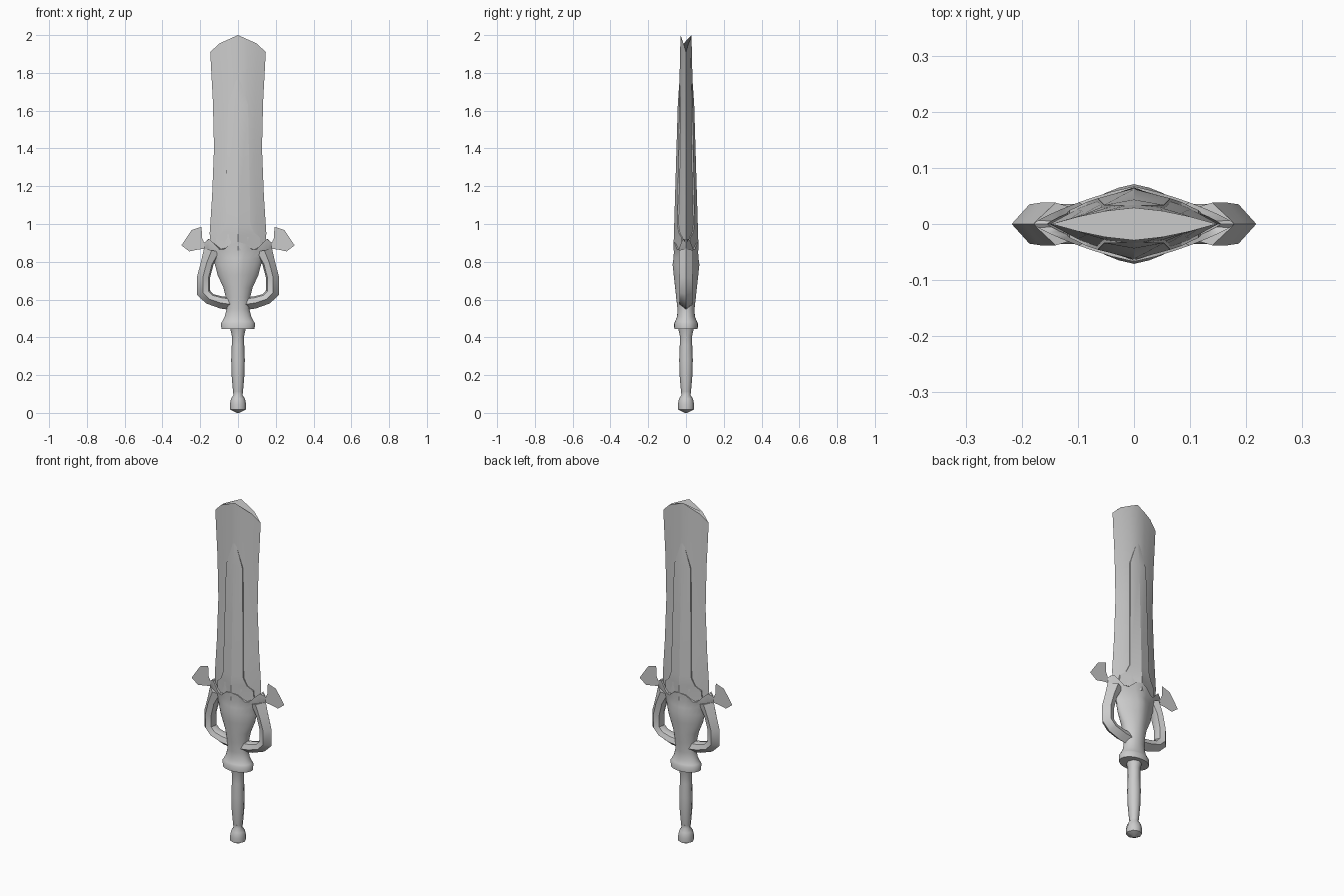
import bpy, bmesh, math

if "Cube" in bpy.data.objects:
    bpy.data.objects.remove(bpy.data.objects["Cube"])


def make(name, rings, angle=35, closed=True):
    """Loft a skin through rings of points with equal counts."""
    bm = bmesh.new()
    vs = [[bm.verts.new(p) for p in r] for r in rings]
    n = len(vs[0])
    for a, b in zip(vs, vs[1:]):
        for i in range(n):
            j = (i + 1) % n
            bm.faces.new((a[i], a[j], b[j], b[i]))
    if closed:
        bm.faces.new(vs[0][::-1])
        bm.faces.new(vs[-1])
    bmesh.ops.remove_doubles(bm, verts=bm.verts, dist=1e-5)
    bmesh.ops.recalc_face_normals(bm, faces=bm.faces)
    me = bpy.data.meshes.new(name)
    bm.to_mesh(me)
    bm.free()
    ob = bpy.data.objects.new(name, me)
    bpy.context.collection.objects.link(ob)
    bpy.ops.object.select_all(action='DESELECT')
    ob.select_set(True)
    bpy.context.view_layer.objects.active = ob
    bpy.ops.object.shade_smooth_by_angle(angle=math.radians(angle))
    return ob


def around(quarter):
    """Quarter section from +x edge to x=0, mirrored into a full ring."""
    half = quarter + [(-x, y, z) for x, y, z in quarter[-2::-1]]
    return half + [(x, -y, z) for x, y, z in half[-2:0:-1]]


def interp(table, v):
    for (a, p), (b, q) in zip(table, table[1:]):
        if v <= b:
            return p + (q - p) * max(0, (v - a) / (b - a))
    return table[-1][1]


# Blade: wide lens section, thinning towards a low pointed top
WIDTH = [(0.84, .14), (0.95, .15), (1.15, .137), (1.4, .127), (1.65, .133), (1.91, .147)]
PEAK = [(0, 2.0), (.1, 1.955), (.147, 1.91)]


def thick(z):
    return .060 - (z - .88) * .030


def lens(u):
    return interp([(0, 1), (.35, .8), (.68, .45), (1, 0)], u)


US = [1, .68, .35, 0]
rings = [around([(u * w, thick(z) * lens(u), z) for u in US]) for z, w in WIDTH[:-1]]
rings.append(around([(u * .147, thick(1.91) * lens(u), interp(PEAK, u * .147)) for u in US]))
make("blade", rings, 30)

# Raised central panel on both faces, flared at the guard and pointed at the top
rings = []
for z, w in [(.86, .12), (.93, .115), (.955, .085), (1.0, .065), (1.63, .053), (1.79, .001)]:
    t, lift = thick(z), .006
    ye = t * lens(w / interp(WIDTH, z)) + lift * (z < 1.7)
    rings.append(around([(w, ye * .4, z), (w, ye, z), (0, t + lift * (z < 1.7), z)]))
make("blade_panel", rings, 25)

# Guard core: round collar below, lens-shaped scalloped crown above
FRAC = [1, .95, .85, .72, .55, .42, .22, 0]
CROWN = [(0, .905), (.04, .895), (.078, .862), (.1, .866), (.13, .9), (.155, .922), (.18, .9)]


def section(z, w, t, a):
    return around([(u * w, t * (1 - u ** a) ** (1 / a), z) for u in FRAC])


CORE = [(.445, .088, .062, 2), (.475, .09, .063, 2), (.485, .083, .057, 2),
        (.51, .07, .047, 2), (.55, .06, .045, 2), (.61, .064, .052, 1.9),
        (.665, .078, .058, 1.7), (.73, .108, .065, 1.5), (.785, .122, .071, 1.4),
        (.82, .135, .066, 1.3), (.855, .175, .064, 1.2)]
rings = [section(*c) for c in CORE]
for w, t in [(.18, .067), (.155, .056)]:
    rings.append([(x, y, interp(CROWN, abs(x))) for x, y, z in section(0, w, t, 1.2)])
rings.append(section(.85, .14, .05, 1.2))
make("guard_core", rings, 40)

# Side loops of the guard, from outer and inner edge points
OUTER = [(.04, .545), (.095, .553), (.17, .58), (.218, .627), (.218, .717), (.196, .8), (.18, .87)]
INNER = [(.03, .61), (.085, .617), (.13, .628), (.148, .648), (.148, .715), (.13, .785), (.09, .85)]
DEPTH = [.035, .036, .035, .034, .035, .038, .038]
# Flat side wings
WING = [(.165, .87), (.19, .925), (.193, .985), (.245, .968), (.3, .887), (.258, .855), (.21, .865)]
for side, s in (("left", -1), ("right", 1)):
    rings = []
    for (ox, oz), (ix, iz), d in zip(OUTER, INNER, DEPTH):
        def at(f, y):
            return (s * (ix + (ox - ix) * f), y, iz + (oz - iz) * f)
        rings.append([at(1, 0), at(.55, d), at(.12, d * .7), at(0, 0),
                      at(.12, -d * .7), at(.55, -d)])
    make("guard_loop_" + side, rings, 40)
    me = bpy.data.meshes.new("wing_" + side)
    me.from_pydata([(s * x, 0, z) for x, z in WING], [], [range(len(WING))])
    bpy.context.collection.objects.link(bpy.data.objects.new("wing_" + side, me))


# Grip and pommel: eight-sided turned shapes
def turned(name, profile, sides=8):
    make(name, [[(r * math.cos(math.tau * i / sides), r * math.sin(math.tau * i / sides), z)
                 for i in range(sides)] for z, r in profile], 50)


turned("grip", [(.09, .023), (.13, .028), (.2, .034), (.28, .036), (.36, .033), (.41, .033), (.45, .042)])
turned("pommel", [(0.0, .006), (.018, .042), (.045, .043), (.075, .037), (.095, .024), (.115, .027)])
